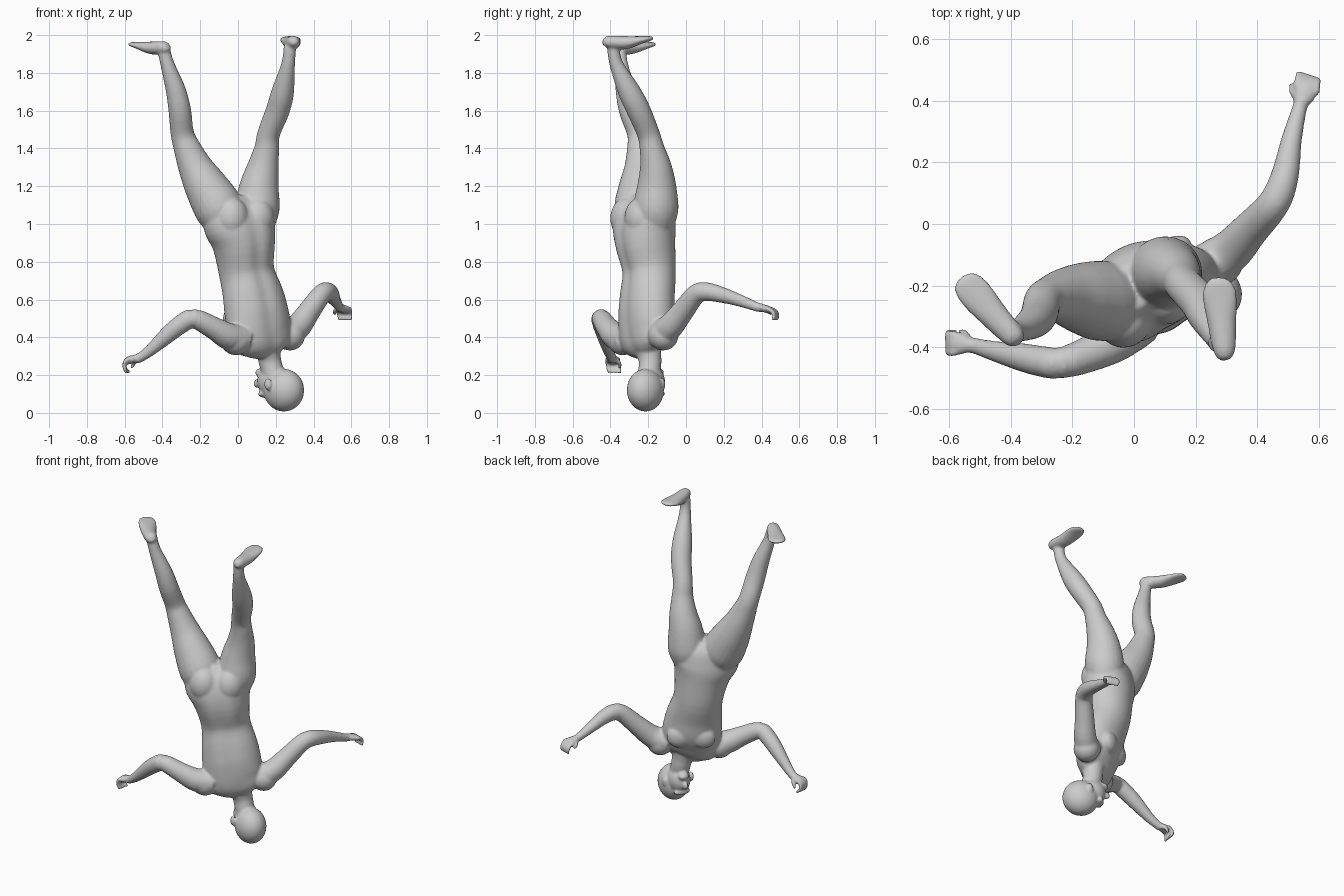
import bpy, bmesh, math
from mathutils import Vector, Matrix

U = Vector((0.86, 0.5, 0))      # body's side-to-side axis
F = Vector((-0.5, 0.86, 0))     # body's facing direction
HS = Vector((0.5, 0.87, 0))     # head side axis
HF = Vector((-0.87, 0.5, 0))    # head facing direction
bm = bmesh.new()


def smooth_path(secs, n=4):
    """Catmull-Rom through (x, y, z, half_width, half_depth) sections."""
    out = []
    for i in range(len(secs) - 1):
        p0, p1 = secs[max(i - 1, 0)], secs[i]
        p2, p3 = secs[i + 1], secs[min(i + 2, len(secs) - 1)]
        for k in range(n):
            t = k / n
            out.append([0.5 * (2 * b + (c - a) * t + (2 * a - 5 * b + 4 * c - d) * t * t
                               + (3 * b - a - 3 * c + d) * t ** 3)
                        for a, b, c, d in zip(p0, p1, p2, p3)])
    return out + [list(secs[-1])]


def tube(secs, side=U, sides=24, groove=0.0):
    """Loft elliptical rings along a path, closed at both ends."""
    secs = smooth_path([s if len(s) == 5 else (*s, s[3]) for s in secs])
    pts = [Vector(s[:3]) for s in secs]
    rings = []
    for i, s in enumerate(secs):
        t = (pts[min(i + 1, len(pts) - 1)] - pts[max(i - 1, 0)]).normalized()
        u = (side - t * side.dot(t)).normalized()
        v = t.cross(u)
        ring = []
        for k in range(sides):
            a = 2 * math.pi * k / sides
            d = (a - 1.5 * math.pi) / 0.25          # spine groove at the back
            q = 1 - groove * math.exp(-d * d)
            ring.append(bm.verts.new(pts[i] + (u * math.cos(a) * s[3] + v * math.sin(a) * s[4]) * q))
        rings.append(ring)
    for r, s in zip(rings, rings[1:]):
        for k in range(sides):
            j = (k + 1) % sides
            bm.faces.new((r[k], r[j], s[j], s[k]))
    bm.faces.new(rings[0][::-1])
    bm.faces.new(rings[-1])


def ball(c, size, x=U, y=F):
    """Ellipsoid with half sizes along x, y and their cross product."""
    x = x.normalized()
    y = (y - x * y.dot(x)).normalized()
    z = x.cross(y)
    m = Matrix((x * size[0], y * size[1], z * size[2])).transposed().to_4x4()
    bmesh.ops.create_uvsphere(bm, u_segments=24, v_segments=16, radius=1,
                              matrix=Matrix.Translation(c) @ m)


# Torso
tube([(.155, -.2, .31, .08, .05), (.145, -.215, .36, .16, .09), (.12, -.22, .43, .18, .115),
      (.1, -.21, .52, .18, .135), (.08, -.205, .62, .17, .135), (.045, -.195, .75, .15, .138),
      (.03, -.215, .9, .172, .155), (.01, -.22, 1.0, .205, .15), (0, -.21, 1.09, .19, .12),
      (0, -.205, 1.15, .09, .07)], sides=48, groove=.09)

# Buttocks
for c in ((-.03, -.315, 1.03), (.105, -.24, 1.03)):
    ball(c, (.09, .085, .11))
# Chest muscles
for s in (-1, 1):
    ball(Vector((.1, -.21, .5)) + U * .075 * s + F * .095, (.075, .045, .07))

# Legs
tube([(-.06, -.25, .98, .1), (-.1, -.25, 1.08, .13), (-.17, -.24, 1.2, .115), (-.225, -.235, 1.3, .092),
      (-.268, -.24, 1.4, .073), (-.295, -.25, 1.48, .062), (-.308, -.295, 1.6, .06),
      (-.33, -.32, 1.71, .053), (-.375, -.345, 1.85, .037), (-.395, -.35, 1.93, .034)])
tube([(.08, -.17, .98, .1), (.1, -.16, 1.08, .12), (.112, -.155, 1.2, .104), (.133, -.16, 1.3, .085),
      (.152, -.18, 1.4, .066), (.163, -.2, 1.48, .06), (.21, -.25, 1.6, .063),
      (.237, -.3, 1.7, .06), (.266, -.37, 1.85, .036), (.275, -.385, 1.94, .034)])

# Feet, soles up
tube([(-.373, -.385, 1.942, .02, .018), (-.39, -.365, 1.935, .037, .033), (-.455, -.295, 1.932, .047, .034),
      (-.515, -.225, 1.945, .056, .02), (-.548, -.187, 1.951, .045, .013), (-.56, -.172, 1.952, .02, .006)],
     side=Vector((.73, .68, 0)))
tube([(.297, -.44, 1.97, .018, .018), (.293, -.41, 1.965, .036, .032), (.285, -.32, 1.96, .047, .035),
      (.278, -.235, 1.975, .057, .02), (.273, -.19, 1.982, .044, .013), (.272, -.172, 1.983, .02, .006)],
     side=Vector((1, 0, 0)))

# Shoulders and arms
ball((-.01, -.335, .385), (.085, .08, .08))
ball((.275, -.12, .41), (.08, .08, .08))
tube([(.03, -.31, .39, .075), (-.05, -.37, .405, .072), (-.13, -.415, .45, .06), (-.235, -.45, .5, .052),
      (-.3, -.445, .47, .05), (-.37, -.43, .415, .045), (-.46, -.41, .335, .032),
      (-.515, -.395, .295, .026), (-.54, -.392, .285, .026)])
tube([(.23, -.14, .42, .075), (.31, -.09, .45, .07), (.375, -.02, .535, .06), (.44, .05, .625, .053),
      (.47, .1, .642, .05), (.492, .17, .63, .044), (.51, .27, .6, .034), (.535, .37, .563, .025),
      (.545, .4, .555, .025)])

# Hands with curled fingers
ball((-.567, -.388, .282), (.042, .036, .022), Vector((-.95, .1, -.3)), Vector((0, 1, 0)))
ball((.556, .425, .55), (.045, .036, .021), Vector((.3, .9, -.3)), Vector((-1, .3, 0)))
for i in range(4):
    y = -.417 + .02 * i
    tube([(-.575, y, .288, .012), (-.597, y, .272, .012), (-.602, y + .004, .242, .011),
          (-.59 + .005 * i, y + .008, .212, .009)], side=Vector((0, 1, 0)), sides=10)
    x, y = .527 + .021 * i, .467 - .007 * i
    tube([(x, y - .025, .553, .012), (x + .003, y, .544, .012), (x + .007, y + .02, .52, .011),
          (x + .008, y + .012, .49, .009)], side=Vector((1, .3, 0)), sides=10)
tube([(-.535, -.375, .28, .014), (-.55, -.352, .263, .012), (-.566, -.35, .235, .009)], sides=10)
tube([(.535, .4, .55, .014), (.512, .43, .54, .012), (.512, .455, .52, .009)], sides=10)

# Neck and head
tube([(.15, -.205, .37, .085, .07), (.163, -.195, .31, .066, .062), (.172, -.19, .26, .06, .06),
      (.2, -.2, .17, .06, .06)], side=HS)
ball((.243, -.215, .12), (.094, .112, .113), HS, HF)
ball((.185, -.185, .165), (.07, .088, .085), HS, HF)
# Chin, nose, brow and ears
ball((.125, -.15, .212), (.035, .035, .025), HS, HF)
ball((.1, -.138, .155), (.016, .02, .024), HS, HF)
ball((.14, -.158, .1), (.055, .025, .02), HS, HF)
for s in (-1, 1):
    ball(Vector((.203, -.203, .152)) + HS * .09 * s, (.014, .022, .033), HS, HF)

bmesh.ops.recalc_face_normals(bm, faces=bm.faces)
mesh = bpy.data.meshes.new("body")
bm.to_mesh(mesh)
bm.free()
body = bpy.data.objects.new("body", mesh)
bpy.context.collection.objects.link(body)
bpy.context.view_layer.objects.active = body
body.select_set(True)

# Fuse the parts into one skin and soften the joins
remesh = body.modifiers.new("fuse", 'REMESH')
remesh.mode = 'VOXEL'
remesh.voxel_size = 0.007
soft = body.modifiers.new("soften", 'SMOOTH')
soft.factor = 0.5
soft.iterations = 10
for name in ("fuse", "soften"):
    bpy.ops.object.modifier_apply(modifier=name)
bpy.ops.object.shade_smooth()
